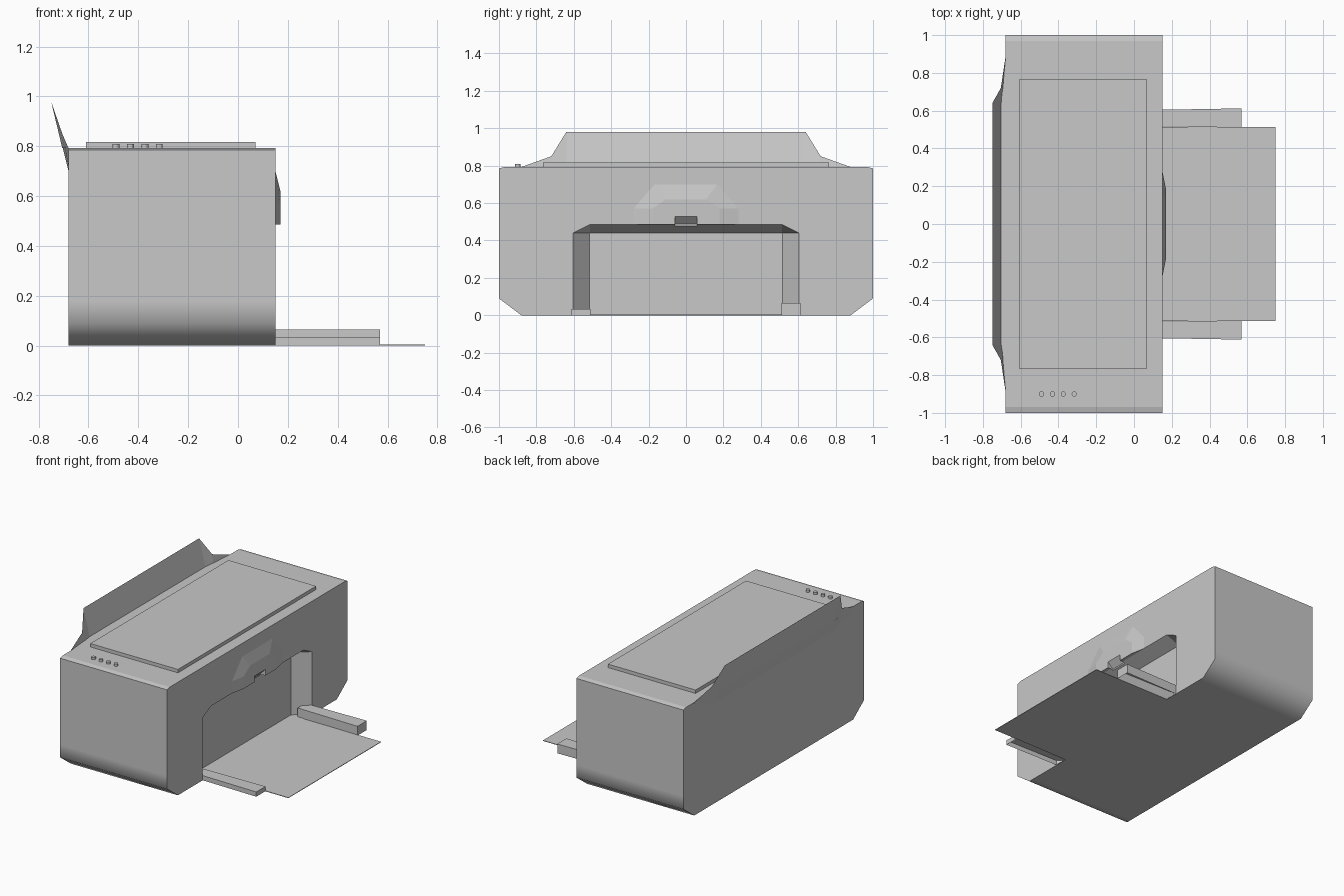
import bpy, bmesh, math
from mathutils import Matrix

if "Cube" in bpy.data.objects:
    bpy.data.objects.remove(bpy.data.objects["Cube"], do_unlink=True)

grey = bpy.data.materials.new("light_grey_plastic")
grey.use_nodes = True
grey.diffuse_color = (0.58, 0.58, 0.58, 1)
grey.node_tree.nodes["Principled BSDF"].inputs["Base Color"].default_value = (0.58, 0.58, 0.58, 1)


def finish(name, bm):
    bmesh.ops.recalc_face_normals(bm, faces=bm.faces)
    mesh = bpy.data.meshes.new(name)
    bm.to_mesh(mesh)
    bm.free()
    mesh.materials.append(grey)
    obj = bpy.data.objects.new(name, mesh)
    bpy.context.collection.objects.link(obj)
    return obj


def loft(name, sections, smooth_rule=None):
    """Skin a run of matching closed cross-sections and cap both ends."""
    bm = bmesh.new()
    rings = [[bm.verts.new(p) for p in s] for s in sections]
    for a, b in zip(rings, rings[1:]):
        for i in range(len(a)):
            j = (i + 1) % len(a)
            f = bm.faces.new((a[i], a[j], b[j], b[i]))
            if smooth_rule:
                f.smooth = smooth_rule(f)
    bm.faces.new(rings[0])
    bm.faces.new(rings[-1])
    return finish(name, bm)


def box(name, x0, x1, y0, y1, z0, z1):
    rect = [(y0, z0), (y1, z0), (y1, z1), (y0, z1)]
    return loft(name, [[(x, y, z) for y, z in rect] for x in (x0, x1)])


def mirror_y(half):
    """Complete a half outline by reflecting it across y = 0."""
    return half + [(-y, z) for y, z in reversed(half)]


def cut(obj, cutter):
    mod = obj.modifiers.new("cut", "BOOLEAN")
    mod.operation = "DIFFERENCE"
    mod.solver = "EXACT"
    mod.object = cutter
    bpy.context.view_layer.objects.active = obj
    bpy.ops.object.modifier_apply(modifier=mod.name)


# Main housing: chamfered profile, softly shaded round the lower edges
profile = mirror_y([(0.84, 0), (0.88, 0), (1, 0.09), (1, 0.18), (1, 0.785), (0.97, 0.793)])


def lower_edge(f):
    c = f.calc_center_median()
    return c.z < 0.6 and abs(c.y) > 0.8


body = loft("housing", [[(x, y, z) for y, z in profile] for x in (-0.68, 0.15)], lower_edge)

# Bulge over the paper outlet
bulge = loft("outlet_bulge", [
    [(x, y, z) for y, z in mirror_y([(w, 0.485), (w, 0.57), (w * 0.6, h)])]
    for x, w, h in ((0.14, 0.29, 0.71), (0.15, 0.28, 0.70), (0.17, 0.18, 0.62))])

# Paper outlet recess, narrowing inwards
def outlet_section(x, t):
    w = 0.515 + 0.09 * t
    top = 0.44 + 0.045 * t
    shoulder = 0.44
    return [(x, y, z) for y, z in mirror_y([(w, 0.004), (w, shoulder), (0.512, top + 0.001)])]


outlet_cutter = loft("outlet_cutter", [outlet_section(0.05, 0), outlet_section(0.15, 1),
                                       outlet_section(0.16, 1)])
cut(body, outlet_cutter)

# Finger notch with sloping roof
notch = [(0.13, 0.43), (0.19, 0.43), (0.19, 0.548), (0.13, 0.487)]
notch_cutter = loft("notch_cutter", [[(x, y, z) for x, z in notch] for y in (-0.06, 0.06)])
cut(body, notch_cutter)
cut(bulge, notch_cutter)
for helper in (outlet_cutter, notch_cutter):
    bpy.data.objects.remove(helper, do_unlink=True)

# Rear paper guide: a thin wedge leaning outwards with tapered ends
def guide_section(y, base_z, tip_x, tip_z, inner_x):
    return [(-0.68, y, base_z), (tip_x, y, tip_z), (inner_x, y, 0.792), (-0.67, y, 0.792)]


half = [(0.88, 0.785, -0.681, 0.793, -0.68),
        (0.72, 0.72, -0.705, 0.85, -0.695),
        (0.64, 0.70, -0.75, 0.98, -0.705)]
stations = half + [(-s[0],) + s[1:] for s in reversed(half)]
loft("rear_paper_guide", [guide_section(*s) for s in stations])

# Lid panel
box("lid_panel", -0.61, 0.07, -0.765, 0.765, 0.785, 0.817)

# Control buttons
for i in range(4):
    bm = bmesh.new()
    bmesh.ops.create_cone(bm, cap_ends=True, segments=12, radius1=0.014, radius2=0.014,
                          depth=0.025, matrix=Matrix.Translation((-0.49 + i * 0.058, -0.9, 0.796)))
    finish(f"button_{i + 1}", bm)

# Output tray sheet
box("output_tray", 0.14, 0.75, -0.513, 0.513, 0, 0.004)

# Tray side rails: channels open underneath, one lower than the other
for name, side, height in (("right_rail", -1, 0.033), ("left_rail", 1, 0.065)):
    bm = bmesh.new()
    rings = []
    for x, inner, outer in ((0.1, 0.518, 0.604), (0.57, 0.510, 0.612)):
        rings.append([bm.verts.new((x, side * y, z)) for y, z in
                      ((inner, 0), (inner, height), (outer, height), (outer, 0))])
    for k in range(3):
        bm.faces.new((rings[0][k], rings[0][k + 1], rings[1][k + 1], rings[1][k]))
    bm.faces.new(rings[1])
    finish(name, bm)
